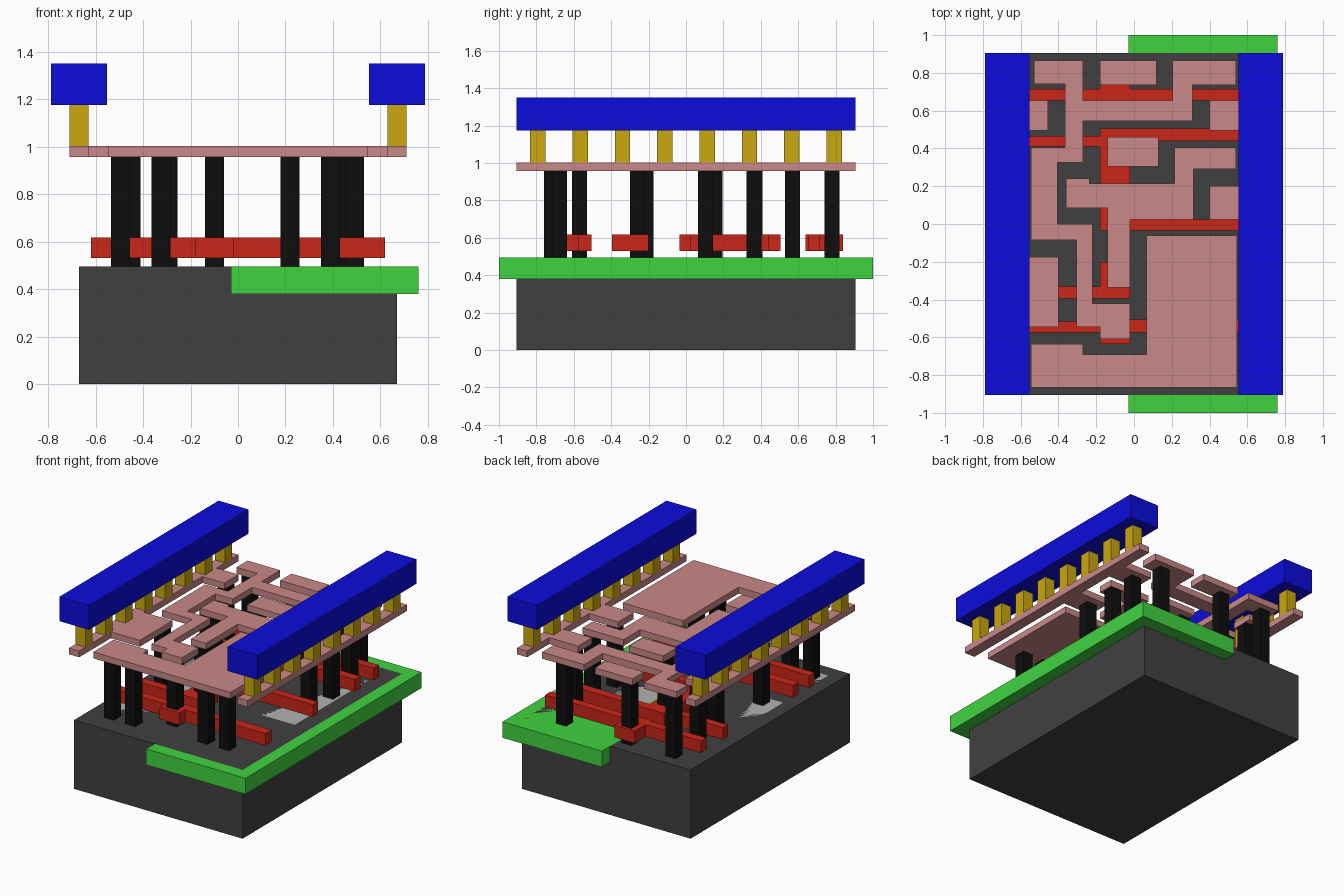
import bpy, bmesh


def material(name, rgb):
    """Material from a displayed 0-255 colour, converted to linear."""
    m = bpy.data.materials.new(name)
    lin = [c / 255 / 12.92 if c < 11 else ((c / 255 + 0.055) / 1.055) ** 2.4 for c in rgb]
    m.diffuse_color = (*lin, 1)
    return m


DARK = material("dark_grey", (64, 64, 64))
GREEN = material("green", (64, 212, 64))
LIGHT = material("light_grey", (178, 178, 178))
RED = material("red", (204, 38, 25))
BLACK = material("black", (13, 13, 13))
PINK = material("pink", (202, 136, 136))
GOLD = material("gold", (202, 168, 14))
BLUE = material("blue", (12, 12, 220))


def slab(name, rects, z0, z1, mat):
    """Flat slab whose outline is the union of rectangles (x0, x1, y0, y1)."""
    xs = sorted({v for r in rects for v in r[:2]})
    ys = sorted({v for r in rects for v in r[2:]})
    bm = bmesh.new()
    verts = {}

    def vert(x, y):
        if (x, y) not in verts:
            verts[x, y] = bm.verts.new((x, y, z0))
        return verts[x, y]

    for xa, xb in zip(xs, xs[1:]):
        for ya, yb in zip(ys, ys[1:]):
            cx, cy = (xa + xb) / 2, (ya + yb) / 2
            if any(r[0] < cx < r[1] and r[2] < cy < r[3] for r in rects):
                bm.faces.new([vert(xa, ya), vert(xb, ya), vert(xb, yb), vert(xa, yb)])
    ext = bmesh.ops.extrude_face_region(bm, geom=bm.faces[:], use_keep_orig=True)
    for v in ext["geom"]:
        if isinstance(v, bmesh.types.BMVert):
            v.co.z = z1
    bmesh.ops.dissolve_limit(bm, angle_limit=0.01, verts=bm.verts[:], edges=bm.edges[:])
    bmesh.ops.recalc_face_normals(bm, faces=bm.faces[:])
    me = bpy.data.meshes.new(name)
    bm.to_mesh(me)
    bm.free()
    me.materials.append(mat)
    ob = bpy.data.objects.new(name, me)
    bpy.context.collection.objects.link(ob)
    return ob


# Base block, well and diffusion patches (all flush on top)
slab("substrate", [(-0.67, 0.67, -0.905, 0.905)], 0, 0.495, DARK)
slab("well", [(-0.03, 0.76, -1, 1)], 0.38, 0.495, GREEN)
for i, r in enumerate([(-0.57, -0.24, -0.8, -0.43), (-0.57, -0.24, -0.29, 0.85),
                       (0.14, 0.55, -0.77, -0.32), (0.14, 0.55, -0.14, 0.85)]):
    slab(f"diffusion_{i}", [r], 0.44, 0.495, LIGHT)

# Gate bars with contact pads
PAD = (-0.18, -0.02)
gates = [
    [(-0.62, 0.62, 0.655, 0.715), (*PAD, 0.64, 0.84)],
    [(-0.62, -0.02, 0.41, 0.465), (-0.18, 0.62, 0.44, 0.505),
     (*PAD, -0.035, 0.505), (-0.18, 0.62, -0.035, 0.025)],
    [(-0.62, -0.02, -0.395, -0.33), (*PAD, -0.395, -0.2)],
    [(-0.62, -0.02, -0.575, -0.515), (-0.02, 0.62, -0.575, -0.505), (*PAD, -0.635, -0.505)],
]
for i, g in enumerate(gates):
    slab(f"gate_{i}", g, 0.53, 0.617, RED)

# Vertical contact posts
posts = [(-0.495, -0.72), (-0.325, -0.72), (0.22, -0.675), (0.39, -0.675),
         (-0.10, -0.57), (-0.10, -0.26), (-0.45, -0.215), (-0.295, 0.155),
         (0.49, 0.105), (-0.495, 0.364), (-0.10, 0.37), (0.49, 0.364),
         (-0.495, 0.57), (0.49, 0.57), (-0.45, 0.781), (-0.10, 0.78), (0.42, 0.78)]
for i, (x, y) in enumerate(posts):
    slab(f"contact_{i}", [(x - 0.04, x + 0.04, y - 0.04, y + 0.04)], 0.49, 0.957, BLACK)

# Wiring layer
wires = {
    "left_rail": [(-0.71, -0.63, -0.905, 0.905), (-0.71, -0.455, 0.495, 0.655),
                  (-0.71, -0.40, -0.545, -0.175)],
    "right_rail": [(0.63, 0.71, -0.905, 0.905), (0.40, 0.71, 0.495, 0.655),
                   (0.40, 0.71, 0.025, 0.2)],
    "long_wire": [(-0.53, -0.27, 0.74, 0.865), (-0.365, -0.27, 0.325, 0.865),
                  (-0.545, -0.27, 0.325, 0.405), (-0.545, -0.405, -0.085, 0.405),
                  (-0.545, -0.22, -0.085, 0), (-0.305, -0.22, -0.545, 0),
                  (-0.305, -0.02, -0.545, -0.42), (-0.18, -0.02, -0.61, -0.42),
                  (-0.365, 0.31, 0.545, 0.655), (0.205, 0.31, 0.545, 0.865),
                  (0.205, 0.54, 0.735, 0.865)],
    "middle_wire": [(-0.36, -0.235, 0.085, 0.24), (-0.36, 0.315, 0.085, 0.215),
                    (-0.14, 0.315, 0.025, 0.215), (0.215, 0.315, 0.025, 0.405),
                    (0.215, 0.54, 0.29, 0.405), (-0.14, -0.02, -0.335, 0.215)],
    "front_plate": [(-0.545, -0.27, -0.865, -0.635), (-0.545, 0.545, -0.865, -0.69),
                    (0.065, 0.545, -0.865, -0.06)],
    "back_pin": [(-0.18, 0.12, 0.735, 0.865)],
    "centre_pin": [(-0.14, 0.13, 0.305, 0.46)],
}
for name, rects in wires.items():
    slab(name, rects, 0.957, 1.003, PINK)

# Power bars carried on rows of vias
for side, s in (("left", -1), ("right", 1)):
    slab(f"{side}_power_bar", [(s * 0.67 - 0.118, s * 0.67 + 0.118, -0.905, 0.905)],
         1.175, 1.35, BLUE)
    for i in range(8):
        y = (i - 3.5) * 0.2265
        slab(f"{side}_via_{i}", [(s * 0.67 - 0.04, s * 0.67 + 0.04, y - 0.041, y + 0.041)],
             1.0, 1.178, GOLD)
